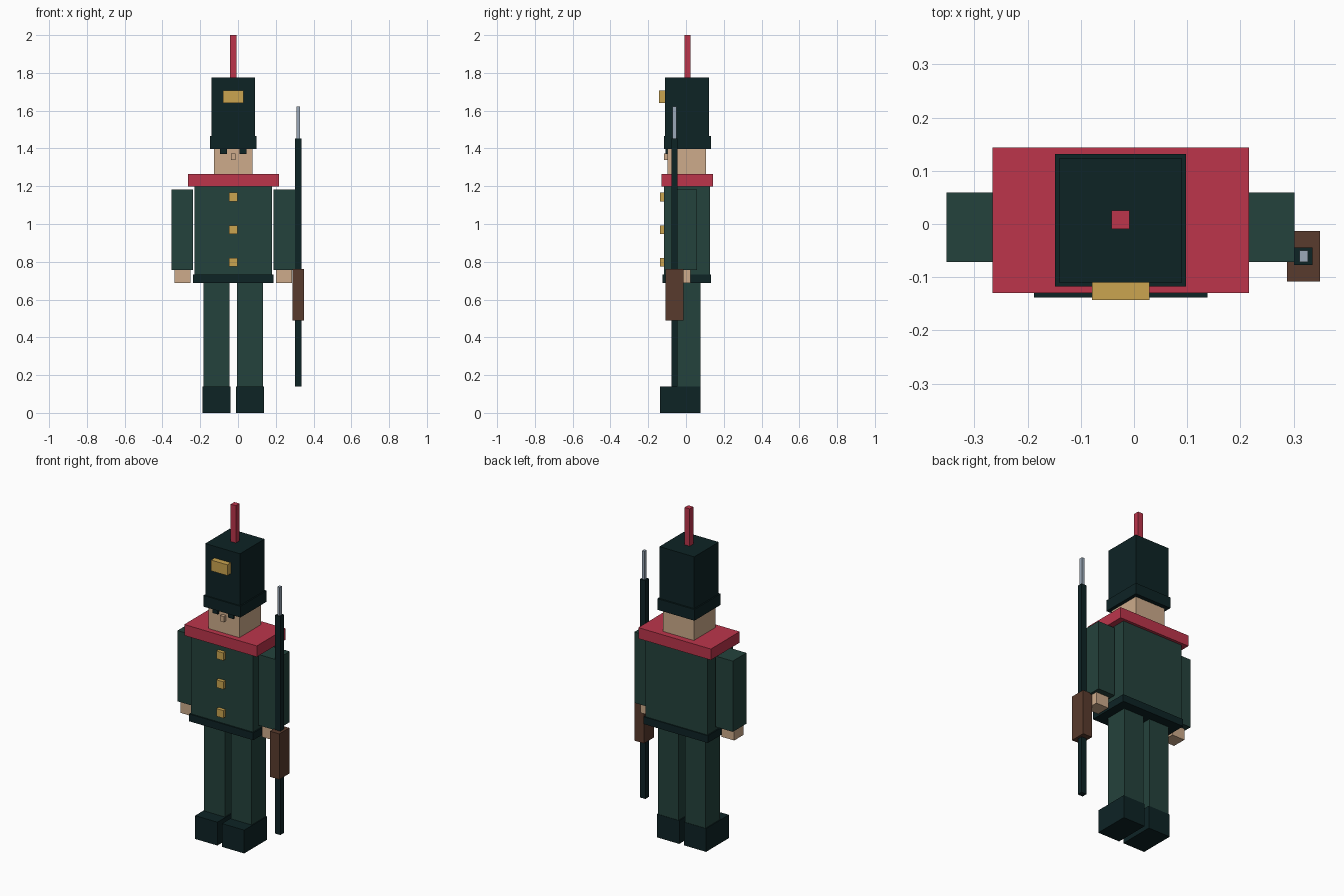
import bpy
import bmesh

if "Cube" in bpy.data.objects:
    bpy.data.objects.remove(bpy.data.objects["Cube"])


def srgb(hex_code):
    """Hex colour to linear RGBA."""
    vals = [int(hex_code[i:i + 2], 16) / 255 for i in (0, 2, 4)]
    return [v / 12.92 if v <= 0.04045 else ((v + 0.055) / 1.055) ** 2.4 for v in vals] + [1]


def material(name, hex_code):
    mat = bpy.data.materials.new(name)
    mat.diffuse_color = srgb(hex_code)
    mat.use_nodes = True
    mat.node_tree.nodes["Principled BSDF"].inputs["Base Color"].default_value = mat.diffuse_color
    return mat


GREEN = material("coat green", "24423C")
BLACK = material("boot black", "0D2325")
RED = material("trim red", "BC354B")
SKIN = material("skin", "CDAB8B")
GOLD = material("brass gold", "CBA550")
BROWN = material("stock brown", "593B2D")
STEEL = material("blade steel", "9BA9B8")

MID = -0.025  # centre line of the figure; the musket sits outside it


def box(name, mat, x, y, z):
    """Box from (min, max) ranges on each axis."""
    bm = bmesh.new()
    bmesh.ops.create_cube(bm, size=1)
    for v in bm.verts:
        v.co = [r[0] if c < 0 else r[1] for c, r in zip(v.co, (x, y, z))]
    mesh = bpy.data.meshes.new(name)
    bm.to_mesh(mesh)
    bm.free()
    mesh.materials.append(mat)
    obj = bpy.data.objects.new(name, mesh)
    bpy.context.collection.objects.link(obj)
    return obj


def centred(name, mat, width, y, z):
    """Box of a given width on the figure's centre line."""
    return box(name, mat, (MID - width / 2, MID + width / 2), y, z)


def pair(name, mat, inner, outer, y, z):
    """Two boxes mirrored about the centre line."""
    box("left_" + name, mat, (MID + inner, MID + outer), y, z)
    box("right_" + name, mat, (MID - outer, MID - inner), y, z)


# Legs and boots
pair("boot", BLACK, 0.015, 0.163, (-0.138, 0.078), (0, 0.14))
pair("leg", GREEN, 0.021, 0.158, (-0.06, 0.076), (0.14, 0.69))

# Body, belt, collar and buttons
centred("belt", BLACK, 0.426, (-0.124, 0.133), (0.688, 0.732))
centred("torso", GREEN, 0.412, (-0.116, 0.127), (0.73, 1.2))
centred("collar", RED, 0.482, (-0.13, 0.144), (1.198, 1.264))
for i in range(3):
    z = 0.797 + i * 0.173
    centred(f"button_{i + 1}", GOLD, 0.046, (-0.137, -0.114), (z - 0.023, z + 0.023))

# Arms and hands
pair("arm", GREEN, 0.212, 0.327, (-0.071, 0.059), (0.757, 1.182))
pair("hand", SKIN, 0.227, 0.312, (-0.062, 0.024), (0.688, 0.758))

# Head and face
centred("head", SKIN, 0.204, (-0.097, 0.107), (1.263, 1.4))
centred("nose", SKIN, 0.025, (-0.117, -0.096), (1.34, 1.374))
pair("eye", BLACK, 0.034, 0.07, (-0.108, -0.096), (1.371, 1.4))

# Tall hat with band, badge and plume
centred("hat_band", BLACK, 0.246, (-0.117, 0.132), (1.398, 1.465))
centred("hat", BLACK, 0.231, (-0.11, 0.123), (1.464, 1.776))
centred("hat_badge", GOLD, 0.108, (-0.143, -0.109), (1.641, 1.706))
centred("plume", RED, 0.034, (-0.009, 0.025), (1.775, 2.0))

# Musket at the left side
box("musket_barrel", BLACK, (0.301, 0.335), (-0.077, -0.044), (0.14, 1.452))
box("musket_stock", BROWN, (0.288, 0.35), (-0.108, -0.013), (0.489, 0.763))
box("bayonet", STEEL, (0.311, 0.327), (-0.071, -0.05), (1.45, 1.622))
